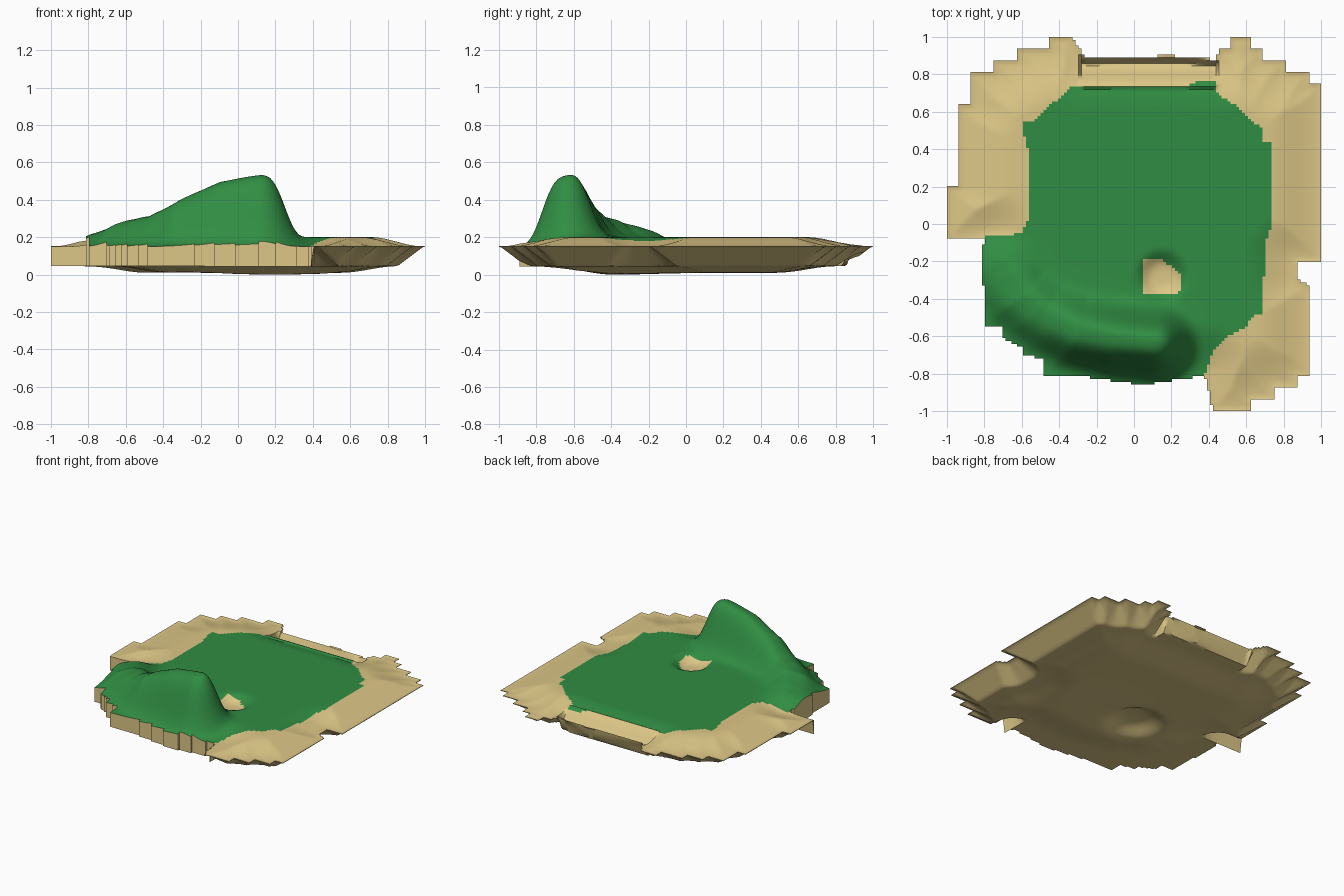
import bpy
import bmesh
import math

cube = bpy.data.objects.get("Cube")
if cube:
    bpy.data.objects.remove(cube)

CELLS = 128
STEP = 2 / CELLS


def material(name, colour):
    mat = bpy.data.materials.new(name)
    mat.use_nodes = True
    mat.diffuse_color = colour
    mat.node_tree.nodes["Principled BSDF"].inputs["Base Color"].default_value = colour
    return mat


sand = material("sand", (0.72, 0.57, 0.24, 1))
grass = material("grass", (0.03, 0.265, 0.056, 1))

# Plan shapes, in hundredths of a unit
shore = [(-45, 100), (-33, 100), (-26, 89), (20, 90), (44, 88), (45, 94), (51, 94), (52, 100),
         (63, 100), (63, 94), (69, 94), (69, 88), (81, 88), (81, 81), (94, 81), (94, 75),
         (100, 75), (100, -20), (87, -20), (87, -29), (94, -33), (94, -81), (88, -81), (88, -87),
         (75, -87), (75, -94), (63, -94), (63, -100), (42, -100), (38, -81), (5, -86), (-30, -81),
         (-48, -81), (-48, -72), (-59, -70), (-60, -66), (-70, -61), (-71, -55), (-79, -54),
         (-79, -37), (-82, -30), (-82, -18), (-80, -8), (-100, -8), (-100, 21), (-94, 21),
         (-94, 64), (-88, 64), (-88, 81), (-75, 81), (-75, 88), (-63, 88), (-63, 94), (-45, 94)]
lawn = [(-33, 74), (-27, 73), (27, 73), (36, 77), (43, 77), (44, 70), (55, 63), (69, 50), (69, 43),
        (74, 43), (73, -3), (70, -10), (69, -48), (64, -48), (60, -55), (50, -60), (41, -70),
        (38, -81), (38, -90), (-90, -90), (-90, -8), (-60, -5), (-57, 2), (-56, 35), (-60, 54),
        (-54, 55)]
bunker = [(5, -18), (14, -18), (25, -27), (25, -36), (20, -38), (5, -38)]
shore, lawn, bunker = [[(x / 100, y / 100) for x, y in shape] for shape in (shore, lawn, bunker)]

# Ridge line of the hill: x, y, height above the lawn
ridge = [(-0.72, -0.25, 0.07), (-0.62, -0.4, 0.1), (-0.48, -0.5, 0.12), (-0.3, -0.58, 0.21),
         (-0.1, -0.62, 0.3), (0.12, -0.64, 0.34)]


def inside(x, y, shape):
    hit = False
    for (ax, ay), (bx, by) in zip(shape, shape[1:] + shape[:1]):
        if (ay > y) != (by > y) and x < ax + (y - ay) * (bx - ax) / (by - ay):
            hit = not hit
    return hit


def nearest(x, y, a, b):
    """Distance to a segment, and how far along it the nearest point lies."""
    dx, dy = b[0] - a[0], b[1] - a[1]
    t = ((x - a[0]) * dx + (y - a[1]) * dy) / (dx * dx + dy * dy)
    t = min(max(t, 0), 1)
    return math.hypot(x - a[0] - t * dx, y - a[1] - t * dy), t


def ease(t):
    t = min(max(t, 0), 1)
    return t * t * (3 - 2 * t)


def shore_distance(x, y):
    d = min(nearest(x, y, a, b)[0] for a, b in zip(shore, shore[1:] + shore[:1]))
    return max(d - STEP / 2, 0)


def hill(x, y):
    best, height = 9, 0
    for a, b in zip(ridge, ridge[1:]):
        d, t = nearest(x, y, a, b)
        if d < best:
            best, height = d, a[2] + t * (b[2] - a[2])
    return height * math.exp(-(best / 0.15) ** 3)


def in_gully(x, y):
    return -0.29 < x < 0.45 and y > 0.73


def top_height(x, y, d):
    z = 0.15 + 0.05 * ease(d / 0.28) + hill(x, y)
    if in_gully(x, y):
        # Bank falling to a ditch behind the back rim
        z = 0.19 - 0.11 * ease((y - 0.73) / 0.13)
        z = max(z, 0.14 - 2.2 * d)
    # Shallow bunker bowl
    r = math.hypot(x - 0.15, y + 0.28)
    return z - 0.05 * math.exp(-(r / 0.11) ** 4)


def base_height(x, y, d):
    if y < -0.07 and x < 0.4:
        rim = 0.045
    else:
        width = 0.035 if in_gully(x, y) else 0.14
        rim = 0.15 - 0.105 * min(d / width, 1)
    z = rim - 0.035 * ease((d - 0.14) / 0.3)
    # Low belly and a round hollow underneath
    z -= 0.01 * math.exp(-((x - 0.2) ** 2 + (y + 0.4) ** 2) / 0.1)
    r = math.hypot(x + 0.15, y + 0.18)
    return max(z, 0) + 0.06 * math.exp(-(r / 0.17) ** 4)


def at(i):
    return -1 + i * STEP


# Grid cells that lie on land
land = {(i, j) for i in range(CELLS) for j in range(CELLS)
        if inside(at(i + 0.5), at(j + 0.5), shore)}
corners = {(i + u, j + v) for i, j in land for u in (0, 1) for v in (0, 1)}
heights = {}
for i, j in corners:
    x, y = at(i), at(j)
    d = shore_distance(x, y)
    low = base_height(x, y, d)
    heights[i, j] = (max(top_height(x, y, d), low + 0.004), low)


def finish(name, bm):
    mesh = bpy.data.meshes.new(name)
    bm.to_mesh(mesh)
    bm.free()
    mesh.materials.append(sand)
    mesh.materials.append(grass)
    obj = bpy.data.objects.new(name, mesh)
    bpy.context.collection.objects.link(obj)
    bpy.ops.object.select_all(action="DESELECT")
    obj.select_set(True)
    bpy.context.view_layer.objects.active = obj
    bpy.ops.object.shade_smooth_by_angle(angle=math.radians(40))


def sheet(bm, layer):
    """Grid of faces over the land; layer 0 is the top, layer 1 the underside."""
    verts = {c: bm.verts.new((at(c[0]), at(c[1]), heights[c][layer])) for c in corners}
    for i, j in land:
        ring = [(i, j), (i + 1, j), (i + 1, j + 1), (i, j + 1)]
        if layer:
            ring.reverse()
        face = bm.faces.new([verts[c] for c in ring])
        x, y = at(i + 0.5), at(j + 0.5)
        if layer == 0 and inside(x, y, lawn) and not inside(x, y, bunker):
            face.material_index = 1
    return verts


# Ground: lawn, hill, bunker and beach
ground = bmesh.new()
sheet(ground, 0)
finish("ground", ground)

# Base: underside with the walls that rise to the shore
base = bmesh.new()
lower = sheet(base, 1)
upper = {}
for i, j in land:
    for di, dj, a, b in ((0, -1, (0, 0), (1, 0)), (1, 0, (1, 0), (1, 1)),
                         (0, 1, (1, 1), (0, 1)), (-1, 0, (0, 1), (0, 0))):
        if (i + di, j + dj) in land:
            continue
        p, q = (i + a[0], j + a[1]), (i + b[0], j + b[1])
        for c in (p, q):
            if c not in upper:
                upper[c] = base.verts.new((at(c[0]), at(c[1]), heights[c][0]))
        base.faces.new((lower[p], lower[q], upper[q], upper[p]))
finish("base", base)
